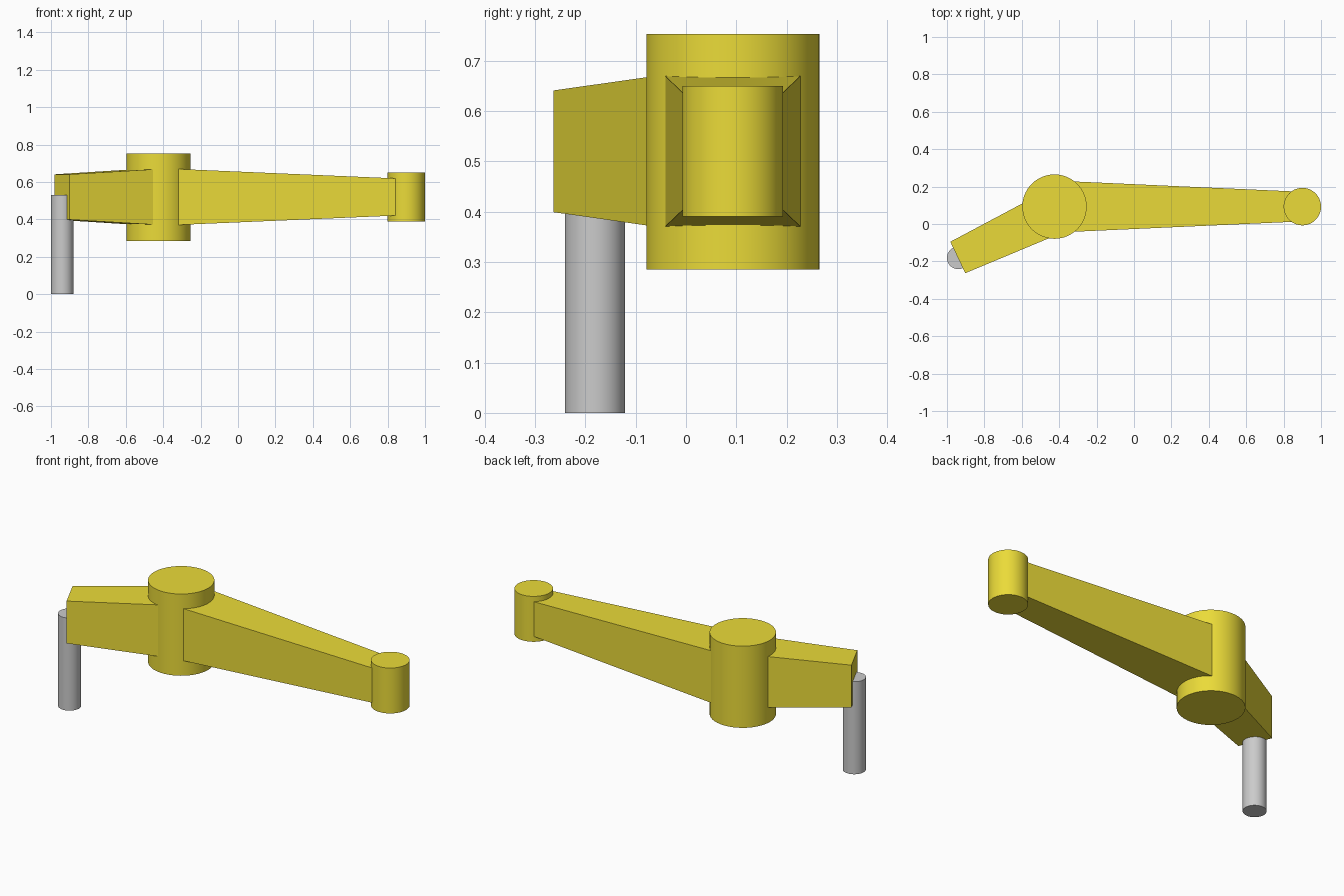
import bpy, bmesh
from math import radians

if "Cube" in bpy.data.objects:
    bpy.data.objects.remove(bpy.data.objects["Cube"])

yellow = bpy.data.materials.new("yellow_paint")
yellow.diffuse_color = (0.83, 0.71, 0.04, 1)
yellow.use_nodes = True
yellow.node_tree.nodes["Principled BSDF"].inputs["Base Color"].default_value = yellow.diffuse_color

CZ = 0.52  # mid height of the linkage


def cylinder(name, x, y, r, z0, z1, mat=None):
    bpy.ops.mesh.primitive_cylinder_add(
        vertices=96, radius=r, depth=z1 - z0, location=(x, y, (z0 + z1) / 2))
    ob = bpy.context.object
    ob.name = name
    bpy.ops.object.shade_smooth_by_angle(angle=radians(30))
    if mat:
        ob.data.materials.append(mat)


def tapered_arm(name, start, end, h0, h1):
    """Box between two plan edges (left, right point), with half heights h0 and h1."""
    bm = bmesh.new()
    rings = []
    for (a, b), h in ((start, h0), (end, h1)):
        rings.append([bm.verts.new((p[0], p[1], CZ + s * h))
                      for p, s in ((a, -1), (b, -1), (b, 1), (a, 1))])
    r0, r1 = rings
    bm.faces.new(r0)
    bm.faces.new(r1[::-1])
    for i in range(4):
        j = (i + 1) % 4
        bm.faces.new((r0[i], r1[i], r1[j], r0[j]))
    bmesh.ops.recalc_face_normals(bm, faces=bm.faces)
    me = bpy.data.meshes.new(name)
    bm.to_mesh(me)
    bm.free()
    me.materials.append(yellow)
    bpy.context.collection.objects.link(bpy.data.objects.new(name, me))


# Pivot hub, end boss and grey pin
cylinder("pivot_hub", -0.425, 0.093, 0.172, 0.285, 0.753, yellow)
cylinder("end_boss", 0.9, 0.093, 0.1, 0.39, 0.65, yellow)
cylinder("pin", -0.94, -0.181, 0.06, 0, 0.53)

# Long arm, hub to end boss
tapered_arm("long_arm", ((-0.425, 0.232), (-0.425, -0.046)),
            ((0.9, 0.172), (0.9, 0.014)), 0.154, 0.097)

# Short arm, hub to pin
tapered_arm("short_arm", ((-0.478, 0.173), (-0.363, -0.038)),
            ((-0.982, -0.095), (-0.902, -0.263)), 0.153, 0.121)
